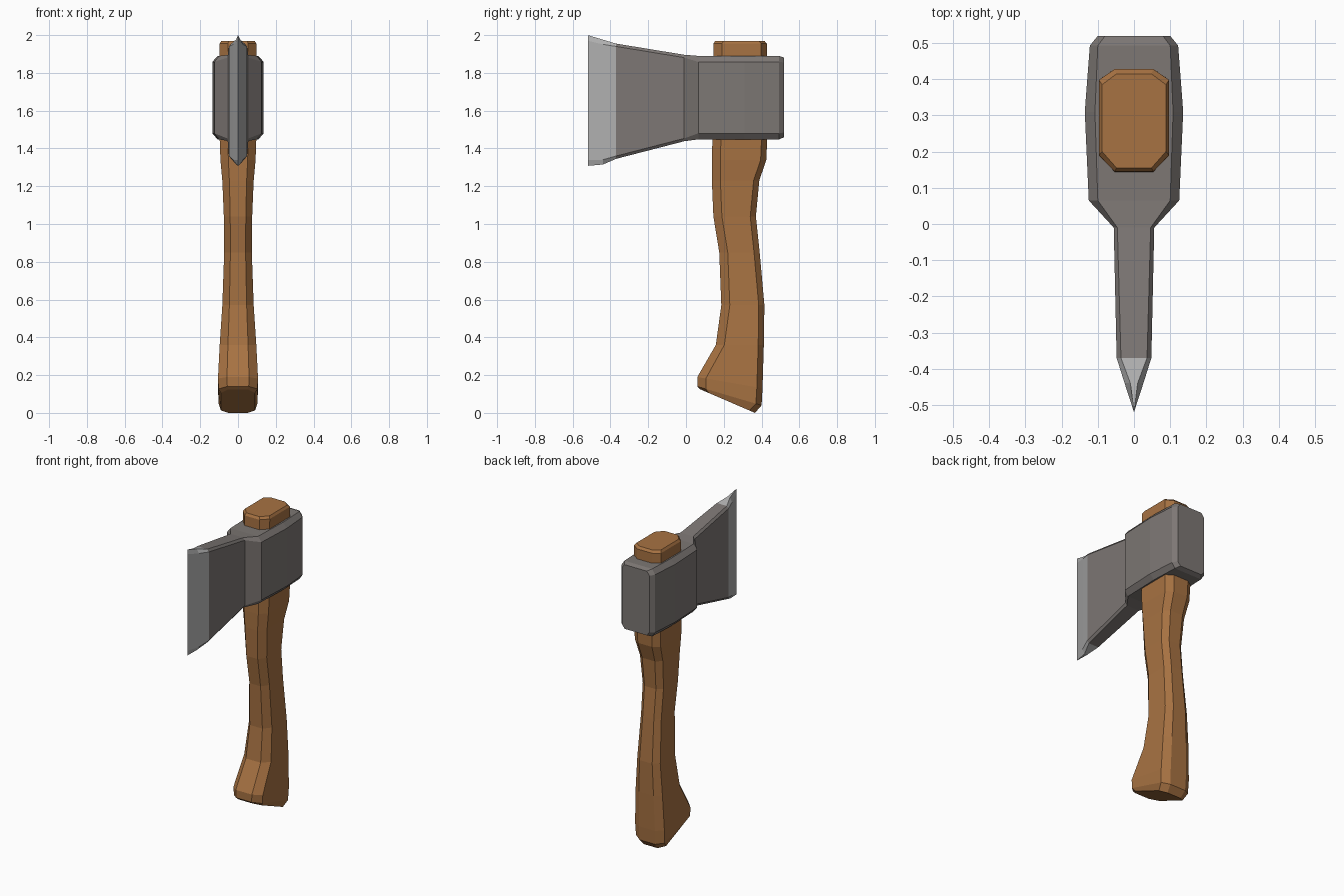
import bpy, bmesh

if "Cube" in bpy.data.objects:
    bpy.data.objects.remove(bpy.data.objects["Cube"])


def material(name, rgb):
    m = bpy.data.materials.new(name)
    m.diffuse_color = (*rgb, 1)
    m.use_nodes = True
    m.node_tree.nodes["Principled BSDF"].inputs["Base Color"].default_value = m.diffuse_color
    return m


wood = material("wood", (0.39, 0.17, 0.055))
steel = material("dark steel", (0.205, 0.185, 0.175))
edge_steel = material("sharpened steel", (0.43, 0.43, 0.43))


def octagon(w, wi, a, b, ca, cb):
    """Chamfered rectangle: half width w (wi at the ends), from a to b."""
    return [(-wi, a), (wi, a), (w, a + ca), (w, b - cb),
            (wi, b), (-wi, b), (-w, b - cb), (-w, a + ca)]


def loft(name, rings, mats, cap_end=True):
    bm = bmesh.new()
    rows = [[bm.verts.new(p) for p in ring] for ring in rings]
    n = len(rows[0])
    for r, s in zip(rows, rows[1:]):
        for i in range(n):
            j = (i + 1) % n
            bm.faces.new((r[i], r[j], s[j], s[i]))
    bm.faces.new(rows[0][::-1])
    if cap_end:
        bm.faces.new(rows[-1])
    bmesh.ops.remove_doubles(bm, verts=bm.verts[:], dist=0.0005)
    bmesh.ops.recalc_face_normals(bm, faces=bm.faces[:])
    me = bpy.data.meshes.new(name)
    bm.to_mesh(me)
    bm.free()
    for m in mats:
        me.materials.append(m)
    ob = bpy.data.objects.new(name, me)
    bpy.context.collection.objects.link(ob)
    return ob


# Handle: front y, front z, back y, back z, half width
handle_sections = [
    (0.075, 0.125, 0.365, 0.00, 0.090),
    (0.060, 0.140, 0.400, 0.04, 0.103),
    (0.060, 0.190, 0.405, 0.13, 0.106),
    (0.158, 0.360, 0.412, 0.36, 0.097),
    (0.187, 0.570, 0.415, 0.57, 0.083),
    (0.176, 0.850, 0.390, 0.85, 0.073),
    (0.145, 1.040, 0.370, 1.04, 0.075),
    (0.137, 1.230, 0.388, 1.23, 0.083),
    (0.137, 1.340, 0.425, 1.34, 0.093),
    (0.140, 1.450, 0.430, 1.45, 0.097),
    (0.145, 1.955, 0.428, 1.955, 0.097),
    (0.155, 1.970, 0.415, 1.970, 0.088),
]
rings = []
for yf, zf, yb, zb, w in handle_sections:
    ring = []
    for x, y in octagon(w, w * 0.55, yf, yb, 0.045, 0.03):
        t = (y - yf) / (yb - yf)
        ring.append((x, y, zf + t * (zb - zf)))
    rings.append(ring)
loft("handle", rings, [wood])

# Axe head: y, half width, half width at top, bottom z, top z, chamfer
head_sections = [
    (0.520, 0.100, 0.080, 1.460, 1.880, 0.025),
    (0.493, 0.122, 0.100, 1.448, 1.890, 0.032),
    (0.310, 0.136, 0.108, 1.448, 1.890, 0.032),
    (0.065, 0.125, 0.100, 1.448, 1.890, 0.032),
    (-0.010, 0.056, 0.046, 1.438, 1.896, 0.015),
    (-0.370, 0.048, 0.036, 1.345, 1.955, 0.015),
    (-0.440, 0.026, 0.010, 1.315, 1.976, 0.025),
    (-0.520, 0.000, 0.000, 1.308, 2.000, 0.030),
]
head = loft("axe_head",
            [[(x, y, z) for x, z in octagon(w, wi, lo, hi, c, c)]
             for y, w, wi, lo, hi, c in head_sections],
            [steel, edge_steel], cap_end=False)

# Bright ground bevel along the cutting edge
for f in head.data.polygons:
    if f.center.y < -0.38:
        f.material_index = 1
